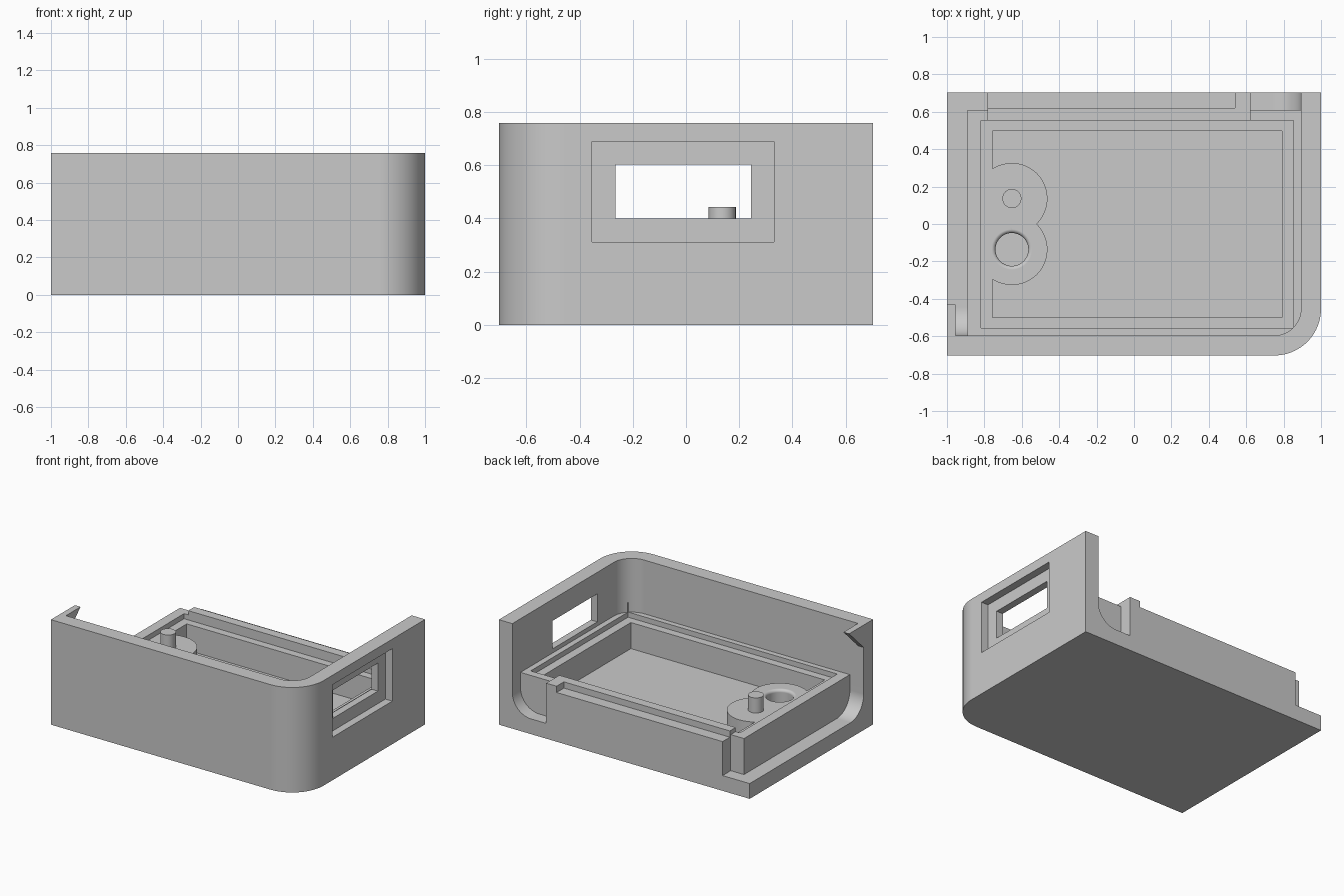
import bpy, bmesh
from math import sin, cos, pi
from mathutils import Vector, Matrix

cube = bpy.data.objects.get("Cube")
if cube:
    bpy.data.objects.remove(cube, do_unlink=True)

GREY = (0.59, 0.59, 0.59, 1)
mat = bpy.data.materials.new("plain grey")
mat.use_nodes = True
mat.diffuse_color = GREY
mat.node_tree.nodes["Principled BSDF"].inputs["Base Color"].default_value = GREY


def finish(name, bm):
    bmesh.ops.recalc_face_normals(bm, faces=bm.faces)
    mesh = bpy.data.meshes.new(name)
    bm.to_mesh(mesh)
    bm.free()
    mesh.materials.append(mat)
    obj = bpy.data.objects.new(name, mesh)
    bpy.context.collection.objects.link(obj)
    return obj


def prism(name, pts, lo, hi, axis="z"):
    """Extrude a 2D profile between lo and hi along an axis."""
    place = {"x": lambda a, b, h: Vector((h, a, b)),
             "y": lambda a, b, h: Vector((a, h, b)),
             "z": lambda a, b, h: Vector((a, b, h))}[axis]
    bm = bmesh.new()
    face = bm.faces.new([bm.verts.new(place(a, b, lo)) for a, b in pts])
    ext = bmesh.ops.extrude_face_region(bm, geom=[face], use_keep_orig=True)
    verts = [g for g in ext["geom"] if isinstance(g, bmesh.types.BMVert)]
    bmesh.ops.translate(bm, verts=verts, vec=place(0, 0, hi - lo))
    return finish(name, bm)


def box(name, x0, x1, y0, y1, z0, z1):
    return prism(name, [(x0, y0), (x1, y0), (x1, y1), (x0, y1)], z0, z1)


def lathe(name, profile, cx, cy, n=48):
    """Revolve (radius, z) points about a vertical axis, capping both ends."""
    bm = bmesh.new()
    rings = [[bm.verts.new((cx + r * cos(2 * pi * i / n), cy + r * sin(2 * pi * i / n), z))
              for i in range(n)] for r, z in profile]
    for low, high in zip(rings, rings[1:]):
        for i in range(n):
            j = (i + 1) % n
            bm.faces.new((low[i], low[j], high[j], high[i]))
    bm.faces.new(rings[0])
    bm.faces.new(rings[-1])
    return finish(name, bm)


def arc(cx, cy, r, start, end, n=16):
    return [(cx + r * cos(start + (end - start) * i / n),
             cy + r * sin(start + (end - start) * i / n)) for i in range(n + 1)]


def combine(target, tool, op="DIFFERENCE"):
    """Apply a boolean and discard the tool."""
    tool.hide_render = True
    mod = target.modifiers.new(tool.name, "BOOLEAN")
    mod.operation, mod.object, mod.solver = op, tool, "EXACT"
    bpy.context.view_layer.objects.active = target
    bpy.ops.object.modifier_apply(modifier=mod.name)
    bpy.data.objects.remove(tool, do_unlink=True)


W, D, H = 1.0, 0.703, 0.757     # half width, half depth, height
WALL, FLOOR, RIM = 0.107, 0.11, 0.37
LEDGE, POCKET, FIL = 0.333, 0.145, 0.15
IX, IY = W - WALL, -D + WALL    # inner wall planes
R = 0.25                        # outer corner radius

# Outer block with one rounded corner
body = prism("case_body", [(-W, -D)] + arc(W - R, -D + R, R, -pi / 2, 0, 24)
             + [(W, D), (-W, D)], 0, H)

# Space above the tray
combine(body, prism("cavity", [(-2, IY)] + arc(W - R, -D + R, R - WALL, -pi / 2, 0, 24)
                    + [(IX, 2), (-2, 2)], RIM, 2))

# Open side strip, filleted against the front wall
combine(body, prism("side_strip", [(IY, 0.5)] + arc(IY + FIL, FLOOR + FIL, FIL, pi, 1.5 * pi)
                    + [(2, FLOOR), (2, 0.5)], -2, -0.89, "x"))

# Open back strips, filleted against the end wall
combine(body, prism("back_strip", [(0.623, 0.5), (0.623, FLOOR)]
                    + arc(IX - FIL, FLOOR + FIL, FIL, -pi / 2, 0) + [(IX, 0.5)],
                    0.61, 2, "y"))
combine(body, box("back_corner", -2, -0.784, 0.61, 2, FLOOR, 0.5))

# Raised tongue along the back with a lower outer step
combine(body, box("tongue", -0.784, 0.623, 0.52, D, 0.25, 0.40), "UNION")
combine(body, box("tongue_step", -2, 0.54, 0.62, 2, 0.355, 0.6))

# Stepped tray pocket
combine(body, box("tray_recess", -0.817, 0.852, -0.557, 0.553, LEDGE, 0.44))
combine(body, box("tray_pocket", -0.757, 0.79, -0.5, 0.497, POCKET, 0.4))

# Twin bosses, one drilled with a rounded rim
BX, BY, HOLE, EASE = -0.653, 0.136, 0.088, 0.02
for side in (1, -1):
    combine(body, prism("boss", arc(BX, side * BY, 0.19, -2.15, 2.15, 48),
                        0.05, LEDGE), "UNION")
rim = arc(HOLE + EASE, LEDGE - EASE, EASE, pi, pi / 2, 5)
combine(body, lathe("hole", [(HOLE, POCKET)] + rim + [(HOLE + EASE, 0.5)], BX, -BY))

# Window in the end wall with an outer recess
combine(body, box("window_recess", 0.945, 2, -0.353, 0.33, 0.31, 0.688))
combine(body, box("window", 0.8, 2, -0.265, 0.245, 0.40, 0.602))

# Wedge-shaped remnant of the side wall
combine(body, prism("wedge", [(IY - 0.05, 0.595), (IY, 0.595), (-0.43, H), (IY - 0.05, H)],
                    -W, -0.955, "x"), "UNION")

# Locating pin on the other boss
pin = lathe("locating_pin", [(0.051, LEDGE - 0.02), (0.051, 0.442)], BX, BY, 32)

# Smooth curved walls while keeping flat faces flat
for obj in (body, pin):
    bpy.ops.object.select_all(action="DESELECT")
    obj.select_set(True)
    bpy.context.view_layer.objects.active = obj
    bpy.ops.object.shade_smooth_by_angle(angle=0.5)
    weighted = obj.modifiers.new("flat_face_normals", "WEIGHTED_NORMAL")
    weighted.keep_sharp = True
